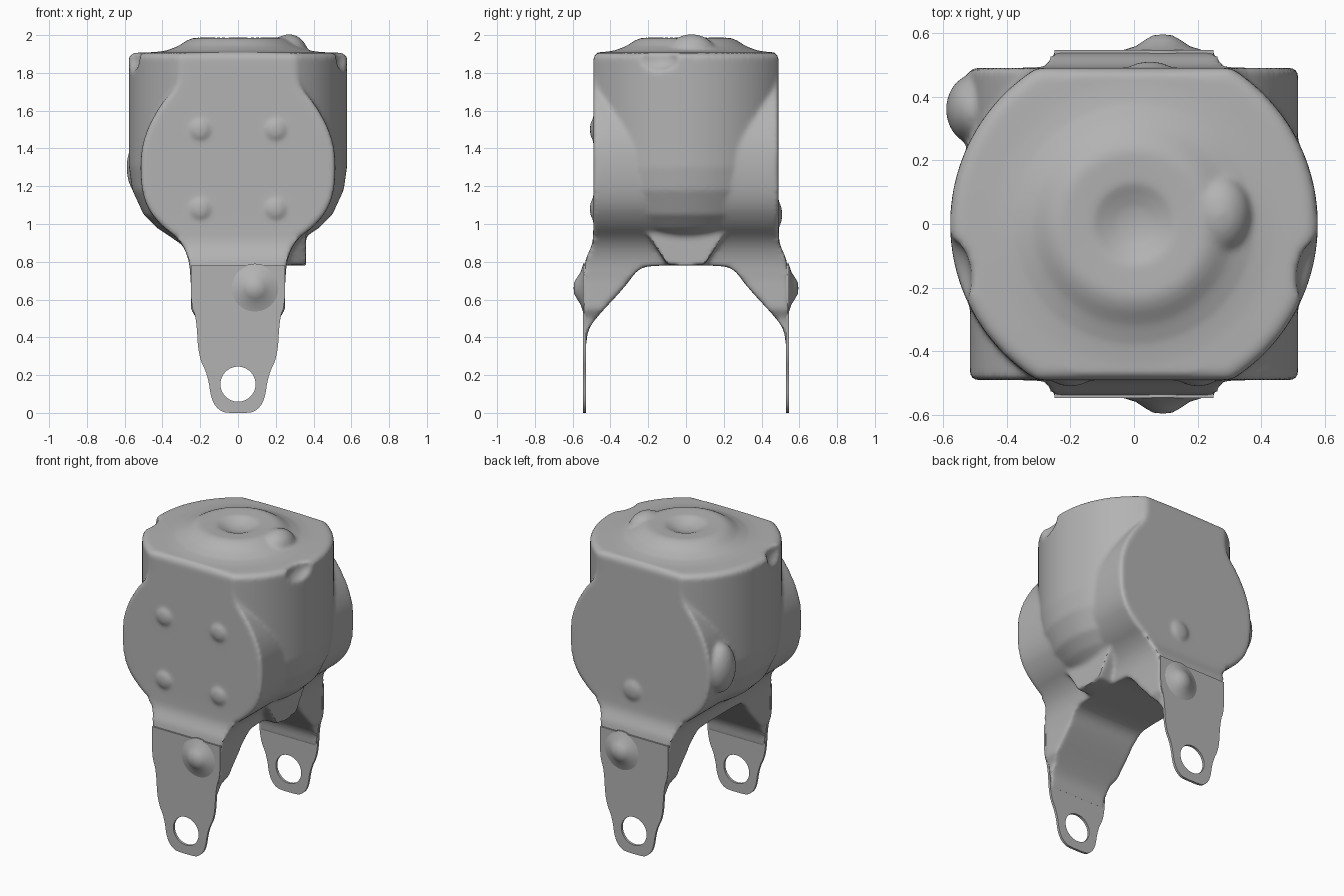
import bpy, bmesh, math
from mathutils import Matrix

if "Cube" in bpy.data.objects:
    bpy.data.objects.remove(bpy.data.objects["Cube"], do_unlink=True)

GREY = (0.45, 0.45, 0.45, 1)
grey = bpy.data.materials.new("plain grey")
grey.diffuse_color = GREY
grey.use_nodes = True
grey.node_tree.nodes["Principled BSDF"].inputs["Base Color"].default_value = GREY


def make(name, bm):
    bmesh.ops.recalc_face_normals(bm, faces=bm.faces)
    mesh = bpy.data.meshes.new(name)
    bm.to_mesh(mesh)
    bm.free()
    ob = bpy.data.objects.new(name, mesh)
    bpy.context.collection.objects.link(ob)
    mesh.materials.append(grey)
    return ob


def prism(name, points, axis, start, end):
    """Extrude an outline of (horizontal, z) points along x or y."""
    bm = bmesh.new()
    place = (lambda h, z: (h, start, z)) if axis == "y" else (lambda h, z: (start, h, z))
    face = bm.faces.new([bm.verts.new(place(h, z)) for h, z in points])
    ext = bmesh.ops.extrude_face_region(bm, geom=[face])["geom"]
    d = end - start
    bmesh.ops.translate(bm, vec=(0, d, 0) if axis == "y" else (d, 0, 0),
                        verts=[v for v in ext if isinstance(v, bmesh.types.BMVert)])
    return make(name, bm)


def lathe(name, profile, steps=96):
    bm = bmesh.new()
    verts = [bm.verts.new((r, 0, z)) for r, z in profile]
    edges = [bm.edges.new(pair) for pair in zip(verts, verts[1:])]
    bmesh.ops.spin(bm, geom=verts + edges, axis=(0, 0, 1), cent=(0, 0, 0),
                   angle=math.tau, steps=steps)
    bmesh.ops.remove_doubles(bm, verts=bm.verts, dist=0.0005)
    return make(name, bm)


def blob(name, centre, size):
    bm = bmesh.new()
    m = Matrix.Translation(centre) @ Matrix.Diagonal((*size, 1))
    bmesh.ops.create_icosphere(bm, subdivisions=4, radius=1, matrix=m)
    return make(name, bm)


def apply(ob, kind, **settings):
    mod = ob.modifiers.new(kind, kind)
    for key, value in settings.items():
        setattr(mod, key, value)
    bpy.context.view_layer.objects.active = ob
    bpy.ops.object.modifier_apply(modifier=mod.name)


def combine(ob, other, op="UNION"):
    apply(ob, "BOOLEAN", operation=op, object=other, solver="EXACT")
    bpy.data.objects.remove(other, do_unlink=True)


def mirrored(half):
    return half + [(-h, z) for h, z in reversed(half)]


def soften(points, rounds=2):
    """Corner cutting on an open run of points."""
    for _ in range(rounds):
        out = [points[0]]
        for (a, b), (c, d) in zip(points, points[1:]):
            out += [(a * .75 + c * .25, b * .75 + d * .25), (a * .25 + c * .75, b * .25 + d * .75)]
        points = out + [points[-1]]
    return points


# Front outline, split into barrel and leg
barrel_half = soften([(.29, 1.89), (.31, 1.75), (.42, 1.62), (.5, 1.46), (.52, 1.3),
                      (.5, 1.12), (.42, 1.0), (.31, .92), (.26, .82), (.25, .7)])
leg_half = soften([(.25, .78), (.25, .58), (.22, .5), (.21, .3), (.16, .2),
                   (.14, .06), (.09, .005), (.04, 0)])

# Barrel and neck with the arch underneath
body = prism("housing", mirrored(barrel_half + [(.25, .55), (.22, .5), (.21, .34)]), "y", -.6, .6)
side = soften([(.49, 1.89), (.49, 1.2), (.49, .93), (.5, .88), (.54, .8), (.545, .6), (.545, .36)])
arch = soften([(.528, .36), (.52, .44), (.47, .51), (.32, .67), (.25, .77), (.15, .78), (.05, .78)])
combine(body, prism("side_profile", mirrored(side + arch), "x", -.7, .7), "INTERSECT")

# Upright drum with stepped, dished lid, trimmed flat front and back
drum = lathe("drum", [(0, 1.945), (.05, 1.95), (.09, 1.965), (.13, 1.983), (.23, 1.987),
                      (.265, 1.975), (.32, 1.94), (.38, 1.918), (.44, 1.91), (.555, 1.906),
                      (.577, 1.885), (.577, 1.3), (.56, 1.18), (.5, 1.05), (.43, .98),
                      (.34, .92), (.24, .85), (0, .85)])
trim = prism("trim", mirrored([(.47, 2.1), (.47, 1.905), (.49, 1.885), (.49, .5)]), "x", -1, 1)
combine(drum, trim, "INTERSECT")
combine(body, drum)

# Bosses on the lid, the sides and the front and back faces
bosses = [((.27, .03, 1.9), (.10, .13, .105)),
          ((-.50, .36, 1.3), (.09, .11, .16)),
          ((.05, .47, 1.05), (.08, .04, .08))]
bosses += [((x, -.47, z), (.07, .04, .07)) for x in (-.2, .2) for z in (1.08, 1.5)]
for centre, size in bosses:
    combine(body, blob("boss", centre, size))
lug = prism("lower_lug", mirrored([(.22, .97), (.1, .785), (.04, .78)]), "x", .15, .36)
combine(body, lug)

# Shallow notches in the lid rim
for x in (-.59, .59):
    combine(body, blob("notch", (x, -.17, 1.88), (.08, .13, .08)), "DIFFERENCE")

# Melt the joins into fillets
apply(body, "REMESH", mode="VOXEL", voxel_size=.012)
apply(body, "SMOOTH", factor=.5, iterations=8)

# Two thin legs with an eye and a pointed boss
parts = [body]
for name, s in (("front_leg", -1), ("back_leg", 1)):
    leg = prism(name, mirrored(leg_half), "y", s * .53, s * .546)
    bm = bmesh.new()
    bmesh.ops.create_cone(bm, segments=48, radius1=.093, radius2=.093, depth=.4, cap_ends=True,
                          matrix=Matrix.Translation((0, s * .54, .152)) @ Matrix.Rotation(math.pi / 2, 4, "X"))
    combine(leg, make("eye_cutter", bm), "DIFFERENCE")
    nub = lathe(name + "_boss", [(0, .595), (.03, .592), (.055, .578), (.085, .558), (.13, .544), (.13, .535), (0, .535)], 32)
    nub.data.transform(Matrix.Translation((.09, 0, .66)) @ Matrix.Rotation(-s * math.pi / 2, 4, "X"))
    parts += [leg, nub]

for ob in parts:
    bpy.ops.object.select_all(action="DESELECT")
    ob.select_set(True)
    bpy.context.view_layer.objects.active = ob
    bpy.ops.object.shade_smooth_by_angle(angle=math.radians(40))
